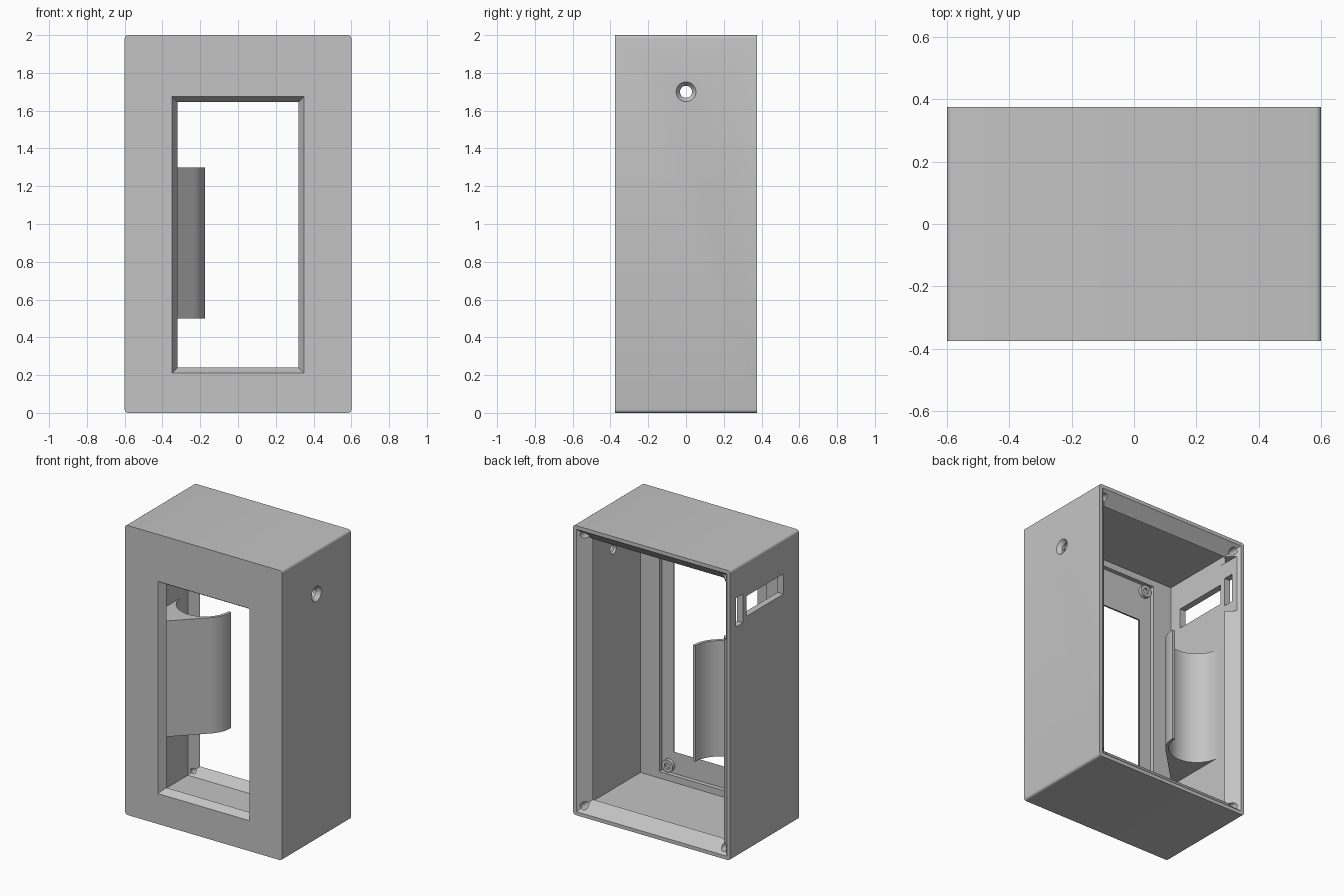
import bpy, bmesh, math
from mathutils import Matrix

if "Cube" in bpy.data.objects:
    bpy.data.objects.remove(bpy.data.objects["Cube"], do_unlink=True)

grey = bpy.data.materials.new("plain_grey")
grey.use_nodes = True
colour = (0.55, 0.55, 0.55, 1)
grey.diffuse_color = colour
grey.node_tree.nodes["Principled BSDF"].inputs["Base Color"].default_value = colour


def finish(bm, name):
    bmesh.ops.recalc_face_normals(bm, faces=bm.faces)
    mesh = bpy.data.meshes.new(name)
    bm.to_mesh(mesh)
    bm.free()
    mesh.materials.append(grey)
    ob = bpy.data.objects.new(name, mesh)
    bpy.context.collection.objects.link(ob)
    return ob


def box(name, x, y, z):
    bm = bmesh.new()
    bmesh.ops.create_cube(bm, size=1)
    for v in bm.verts:
        for i, (lo, hi) in enumerate((x, y, z)):
            v.co[i] = lo if v.co[i] < 0 else hi
    return finish(bm, name)


def cone(name, centre, r1, r2, depth, axis, segments=32):
    # r1 lies at the negative end of the axis
    bm = bmesh.new()
    turn = Matrix.Rotation(math.pi / 2, 4, 'Y') if axis == 'X' else Matrix.Rotation(-math.pi / 2, 4, 'X')
    bmesh.ops.create_cone(bm, cap_ends=True, segments=segments, radius1=r1, radius2=r2,
                          depth=depth, matrix=Matrix.Translation(centre) @ turn)
    return finish(bm, name)


def apply_cuts(target, cutters):
    bpy.context.view_layer.objects.active = target
    for c in cutters:
        c.hide_render = True
        mod = target.modifiers.new("cut", 'BOOLEAN')
        mod.operation, mod.solver, mod.object = 'DIFFERENCE', 'EXACT', c
        bpy.ops.object.modifier_apply(modifier=mod.name)
        bpy.data.objects.remove(c, do_unlink=True)


def smooth(ob):
    bpy.ops.object.select_all(action='DESELECT')
    ob.select_set(True)
    bpy.context.view_layer.objects.active = ob
    bpy.ops.object.shade_smooth_by_angle(angle=math.radians(30))


# Housing: rectangular sections (half width, low z, high z, y) lofted into a closed loop
def inset(t, y):
    return (0.6 - t, t, 2 - t, y)


WALL, INNER_Y, RECESS_Y = 0.045, -0.295, -0.325
sections = [
    inset(0, -0.375), inset(0, 0.375),
    inset(0.025, 0.375), inset(0.1, 0.3), inset(WALL, 0.245), inset(WALL, INNER_Y),
    (0.41, 0.09, 1.91, INNER_Y), (0.41, 0.09, 1.91, RECESS_Y),
    (0.32, 0.24, 1.645, RECESS_Y), (0.35, 0.21, 1.675, -0.375),
]
bm = bmesh.new()
rings = [[bm.verts.new(p) for p in ((-w, y, lo), (w, y, lo), (w, y, hi), (-w, y, hi))]
         for w, lo, hi, y in sections]
for i, ring in enumerate(rings):
    nxt = rings[(i + 1) % len(rings)]
    for k in range(4):
        m = (k + 1) % 4
        bm.faces.new((ring[k], ring[m], nxt[m], nxt[k]))
corners = [bm.edges.get((rings[0][k], rings[1][k])) for k in range(4)]
bmesh.ops.bevel(bm, geom=corners, offset=0.018, segments=4, profile=0.5, affect='EDGES')
housing = finish(bm, "housing")

# Side openings, countersunk hole and rear screw holes
cutters = [
    box("rim_notch", (-0.556, -0.4), (0.2, 0.4), (1.5, 1.9)),
    box("small_slot", (-0.7, -0.5), (0.235, 0.31), (1.59, 1.79)),
    box("large_slot", (-0.7, -0.5), (-0.205, 0.195), (1.62, 1.76)),
    cone("side_hole", (0.58, 0, 1.7), 0.032, 0.032, 0.2, 'X'),
    cone("side_countersink", (0.59, 0, 1.7), 0.03, 0.06, 0.04, 'X'),
]
for sx in (-1, 1):
    for z in (0.065, 1.935):
        cutters.append(cone("rear_screw_hole", (sx * 0.535, 0.34, z), 0.024, 0.024, 0.16, 'Y', 20))
apply_cuts(housing, cutters)
smooth(housing)

# Ring-shaped screw posts in the corners of the front recess
for sx, side in ((-1, "right"), (1, "left")):
    for z, level in ((0.14, "lower"), (1.86, "upper")):
        post = cone(f"{level}_{side}_screw_post", (sx * 0.355, -0.315, z), 0.042, 0.042, 0.03, 'Y')
        apply_cuts(post, [cone("post_hole", (sx * 0.355, -0.3, z), 0.02, 0.02, 0.03, 'Y')])
        smooth(post)

# Cradle: half-round trough on the side wall with a slanted support in front
CX, CY, R_IN, R_OUT = -0.375, 0.175, 0.18, 0.2


def arc(r, start, end, n):
    angles = [math.radians(start + (end - start) * i / n) for i in range(n + 1)]
    return [(CX + r * math.cos(a), CY + r * math.sin(a)) for a in angles]


wall_x = -0.565
outer = arc(R_OUT, 0, -45, 10)
slant_y = outer[-1][1] - (outer[-1][0] - wall_x)
profile = outer + [(wall_x, slant_y), (wall_x, CY)] + arc(R_IN, 180, 360, 32)
bm = bmesh.new()
base = bm.faces.new([bm.verts.new((x, y, 0.5)) for x, y in profile])
top = bmesh.ops.extrude_face_region(bm, geom=[base])["geom"]
bmesh.ops.translate(bm, vec=(0, 0, 0.8), verts=[g for g in top if isinstance(g, bmesh.types.BMVert)])
smooth(finish(bm, "cradle"))
